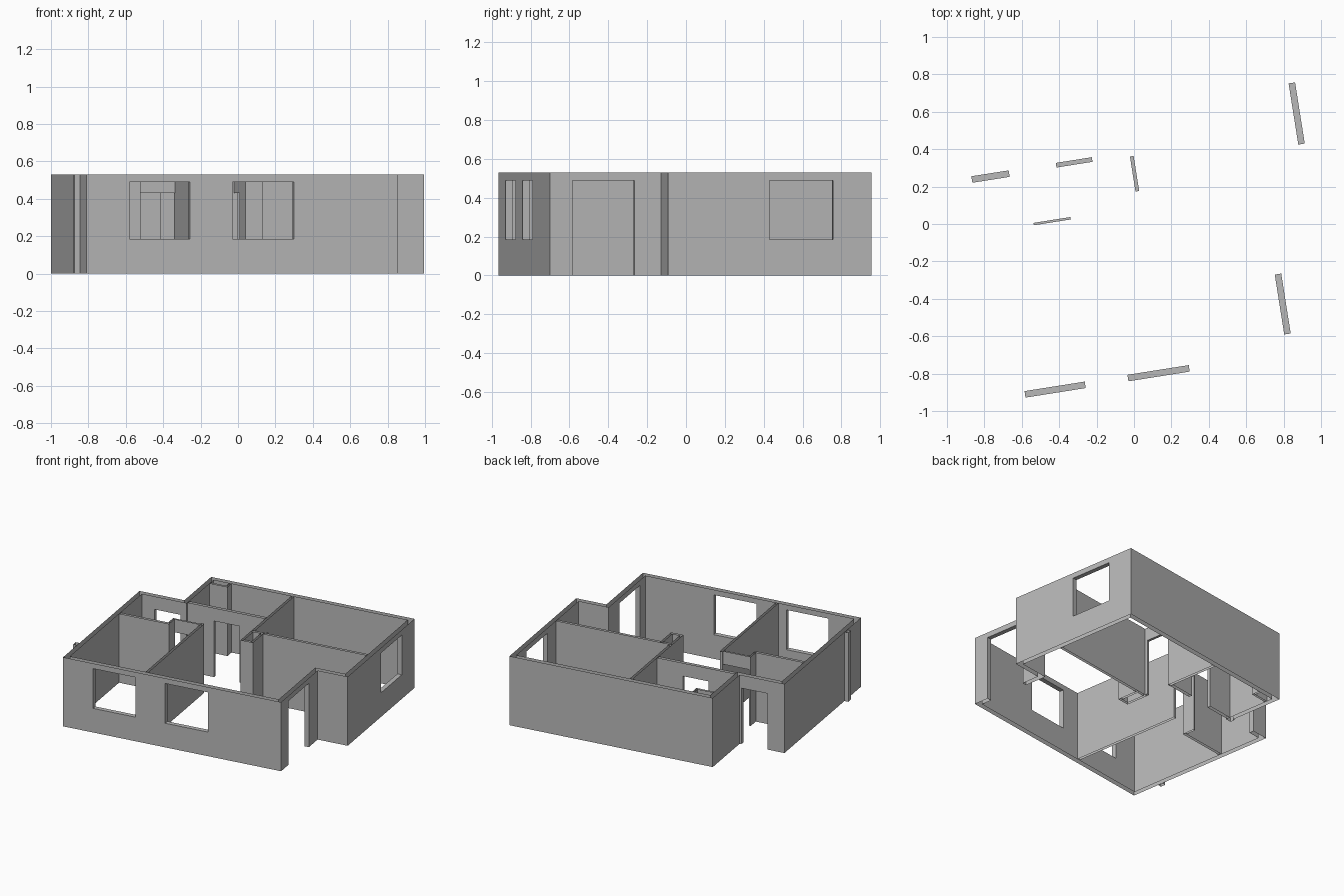
import bpy
import math
from mathutils import Vector

old = bpy.data.objects.get("Cube")
if old:
    bpy.data.objects.remove(old, do_unlink=True)

HEIGHT = 0.53
TURN = math.radians(9)      # the whole plan is turned slightly
OUTER = 0.035               # outer wall thickness
WINDOW = (0.185, 0.49)
TALL_DOOR = (0, 0.49)
DOOR = (0, 0.43)

grey = bpy.data.materials.new("plaster_grey")
grey.use_nodes = True
colour = (0.48, 0.48, 0.48, 1)
grey.diffuse_color = colour
grey.node_tree.nodes["Principled BSDF"].inputs["Base Color"].default_value = colour


class Part:
    """Collects flat quads and turns them into one object."""

    def __init__(self, name):
        self.name, self.verts, self.faces = name, [], []

    def quad(self, pts, normal):
        pts = [Vector(p) for p in pts]
        if (pts[1] - pts[0]).cross(pts[2] - pts[1]).dot(Vector(normal)) < 0:
            pts.reverse()
        n = len(self.verts)
        self.verts += pts
        self.faces.append((n, n + 1, n + 2, n + 3))

    def panel(self, p, q, normal, openings=()):
        """Upright sheet from p to q; openings are (start, end, (low, high))."""
        axis = 0 if abs(q[0] - p[0]) > abs(q[1] - p[1]) else 1
        fixed = p[1 - axis]

        def piece(a, b, low, high):
            if b - a < 1e-4 or high - low < 1e-4:
                return
            ends = [(a, fixed), (b, fixed)] if axis == 0 else [(fixed, a), (fixed, b)]
            (x0, y0), (x1, y1) = ends
            self.quad([(x0, y0, low), (x1, y1, low), (x1, y1, high), (x0, y0, high)], normal)

        here, stop = sorted((p[axis], q[axis]))
        for a, b, (low, high) in sorted(openings):
            piece(here, a, 0, HEIGHT)
            piece(a, b, 0, low)
            piece(a, b, high, HEIGHT)
            here = b
        piece(here, stop, 0, HEIGHT)

    def reveal(self, axis, c0, c1, opening):
        """Jambs, head and sill that line an opening."""
        a, b, (low, high) = opening

        def at(s, c, z):
            return (s, c, z) if axis == 0 else (c, s, z)

        along = Vector(at(1, 0, 0))
        for s, n in ((a, along), (b, -along)):
            self.quad([at(s, c0, low), at(s, c1, low), at(s, c1, high), at(s, c0, high)], n)
        for z, n in ((low, (0, 0, 1)), (high, (0, 0, -1))):
            if z > 0:
                self.quad([at(a, c0, z), at(b, c0, z), at(b, c1, z), at(a, c1, z)], n)

    def finish(self):
        mesh = bpy.data.meshes.new(self.name)
        mesh.from_pydata(self.verts, [], self.faces)
        mesh.materials.append(grey)
        obj = bpy.data.objects.new(self.name, mesh)
        obj.rotation_euler.z = TURN
        bpy.context.collection.objects.link(obj)


def shell(name, corners, thick, openings=None):
    """Closed ring of walls, corners anticlockwise, openings keyed by edge."""
    part, openings = Part(name), openings or {}
    pts = [Vector(c) for c in corners]
    n = len(pts)
    inward = []
    for i in range(n):
        d = (pts[(i + 1) % n] - pts[i]).normalized()
        inward.append(Vector((-d.y, d.x)))
    inner = [pts[i] + thick * (inward[i - 1] + inward[i]) for i in range(n)]
    for i in range(n):
        j, holes, nrm = (i + 1) % n, openings.get(i, ()), inward[i].to_3d()
        part.panel(pts[i], pts[j], -nrm, holes)
        part.panel(inner[i], inner[j], nrm, holes)
        axis = 0 if abs(nrm.y) > 0.5 else 1
        for hole in holes:
            part.reveal(axis, pts[i][1 - axis], inner[i][1 - axis], hole)
    part.finish()


def wall(name, u0, u1, v0, v1, openings=(), caps=""):
    """Straight inner wall; caps lists the free ends, a = start, b = end."""
    part = Part(name)
    axis = 0 if u1 - u0 > v1 - v0 else 1
    sides = {
        "front": ((u0, v0), (u1, v0), (0, -1, 0)),
        "back": ((u0, v1), (u1, v1), (0, 1, 0)),
        "low": ((u0, v0), (u0, v1), (-1, 0, 0)),
        "high": ((u1, v0), (u1, v1), (1, 0, 0)),
    }
    long_sides, ends = (("front", "back"), ("low", "high"))[::1 if axis == 0 else -1]
    for key in long_sides:
        part.panel(*sides[key], openings)
    for cap, key in zip("ab", ends):
        if cap in caps:
            part.panel(*sides[key])
    for hole in openings:
        part.reveal(axis, *((v0, v1) if axis == 0 else (u0, u1)), hole)
    part.finish()


# Outer walls with windows and outside doors
WEST, EAST, SOUTH, NORTH = -0.951, 0.969, -0.826, 0.814
STEP_U, STEP_V = 0.736, -0.246
BACK_U, BACK_V = -0.604, 0.388
shell("outer_walls",
      [(WEST, SOUTH), (STEP_U, SOUTH), (STEP_U, STEP_V), (EAST, STEP_V),
       (EAST, NORTH), (BACK_U, NORTH), (BACK_U, BACK_V), (WEST, BACK_V)],
      OUTER,
      {0: [(-0.718, -0.392, WINDOW), (-0.161, 0.171, WINDOW)],
       1: [(-0.709, -0.385, TALL_DOOR)],
       3: [(0.282, 0.613, WINDOW)],
       6: [(-0.819, -0.617, DOOR)]})

# Small pier outside the west wall
wall("outside_pier", WEST - 0.03, WEST, -0.604, -0.565, caps="ab")

# Rear rooms
wall("rear_corridor_wall", BACK_U + OUTER, 0.035, 0.363, BACK_V, [(-0.362, -0.167, DOOR)])
wall("rear_dividing_wall", 0.035, 0.055, 0.15, NORTH - OUTER, [(0.17, 0.36, DOOR)])
wall("large_room_wall", 0.13, EAST - OUTER, 0.13, 0.15)

# Hollow cupboard at the middle of the plan
shell("middle_cupboard", [(0.035, -0.03), (0.13, -0.03), (0.13, 0.15), (0.035, 0.15)], 0.018)

# Front rooms
wall("front_dividing_wall", -0.33, -0.31, SOUTH + OUTER, 0.10, caps="b")
wall("west_room_wall", WEST + OUTER, -0.53, -0.01, 0.01, caps="b")
wall("west_room_return", -0.545, -0.53, 0.01, 0.09, caps="b")
wall("west_room_door_head", -0.53, -0.33, 0.077, 0.09, [(-0.53, -0.33, DOOR)])

# Pipe shaft in the rear corner
wall("shaft_front", BACK_U + OUTER, -0.43, 0.715, 0.73, caps="b")
wall("shaft_side", -0.445, -0.43, 0.73, NORTH - OUTER)
